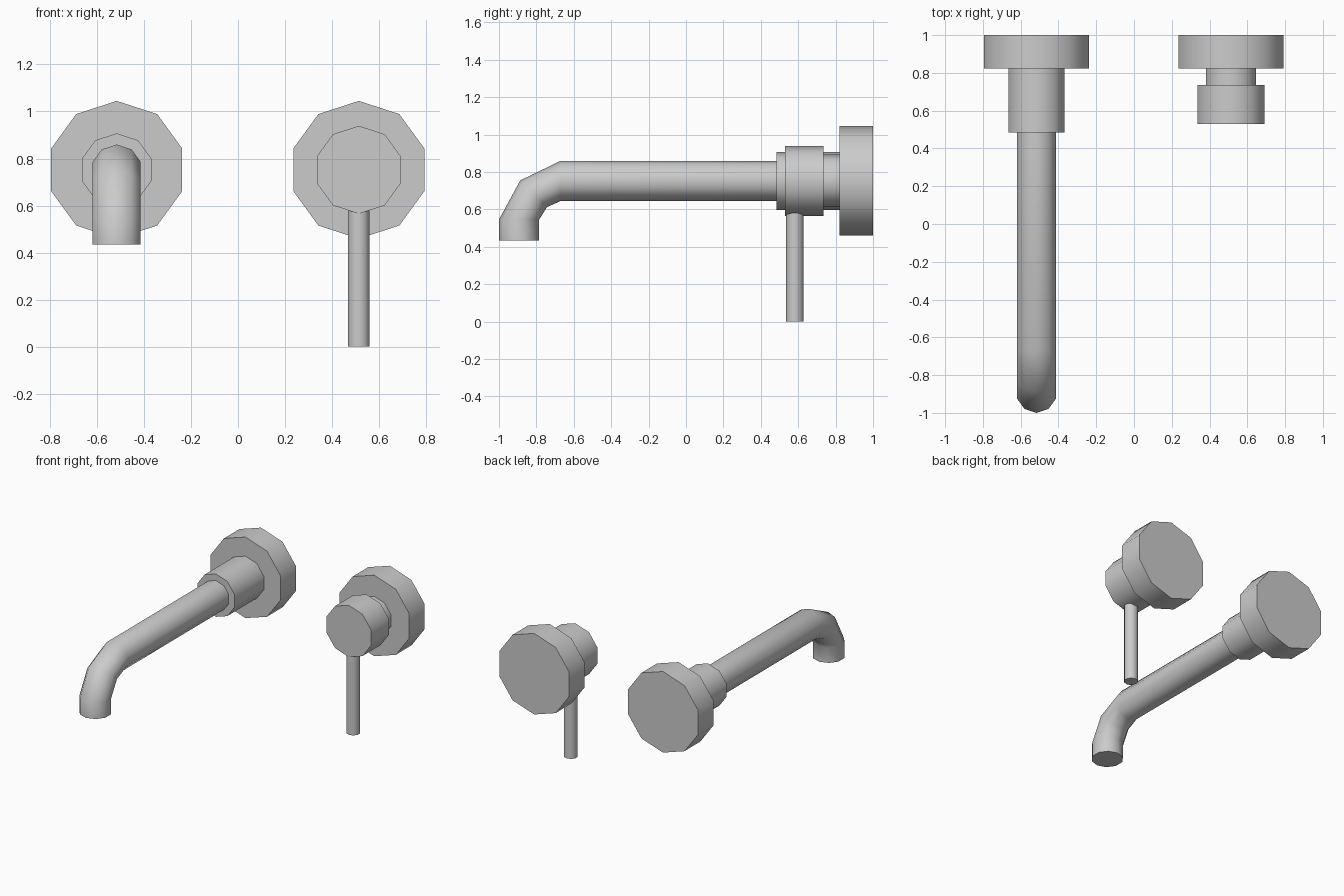
import bpy, bmesh, math
from mathutils import Vector

if "Cube" in bpy.data.objects:
    bpy.data.objects.remove(bpy.data.objects["Cube"])

SIDES = 10
AXIS_Z = 0.752      # height of both horizontal axes
SPOUT_X, HANDLE_X = -0.516, 0.514

metal = bpy.data.materials.new("brushed_grey_metal")
metal.diffuse_color = (0.6, 0.6, 0.6, 1)
metal.use_nodes = True
metal.node_tree.nodes["Principled BSDF"].inputs["Base Color"].default_value = metal.diffuse_color


def sweep(name, rings):
    """Capped ten-sided tube; each ring is (centre, up direction, radius up, radius in x)."""
    bm = bmesh.new()
    loops = []
    for centre, up, r_up, r_x in rings:
        loop = []
        for i in range(SIDES):
            a = 2 * math.pi * i / SIDES
            p = Vector(centre) + Vector(up) * (r_up * math.cos(a)) + Vector((r_x * math.sin(a), 0, 0))
            loop.append(bm.verts.new(p))
        loops.append(loop)
    for a, b in zip(loops, loops[1:]):
        for i in range(SIDES):
            j = (i + 1) % SIDES
            bm.faces.new((a[i], a[j], b[j], b[i]))
    bm.faces.new(loops[0])
    bm.faces.new(loops[-1])
    bmesh.ops.recalc_face_normals(bm, faces=bm.faces)
    mesh = bpy.data.meshes.new(name)
    bm.to_mesh(mesh)
    bm.free()
    mesh.materials.append(metal)
    obj = bpy.data.objects.new(name, mesh)
    bpy.context.collection.objects.link(obj)
    bpy.ops.object.select_all(action='DESELECT')
    obj.select_set(True)
    bpy.context.view_layer.objects.active = obj
    bpy.ops.object.shade_smooth_by_angle(angle=math.radians(50))
    return obj


def disc(name, x, radius, y0, y1):
    """Cylinder lying along y."""
    return sweep(name, [((x, y, AXIS_Z), (0, 0, 1), radius, radius) for y in (y0, y1)])


# Wall plates
disc("spout_wall_plate", SPOUT_X, 0.293, 0.822, 1.0)
disc("handle_wall_plate", HANDLE_X, 0.293, 0.822, 1.0)

# Spout collar
disc("spout_collar", SPOUT_X, 0.155, 0.485, 0.822)

# Spout: straight tube bending down to the outlet
R = 0.1075
s = math.sqrt(0.5)
sweep("spout", [
    ((SPOUT_X, 0.485, AXIS_Z), (0, 0, 1), R, R),
    ((SPOUT_X, -0.67, AXIS_Z), (0, 0, 1), R, R),
    ((SPOUT_X, -0.815, 0.683), (0, -s, s), 0.101, R),
    ((SPOUT_X, -0.8925, 0.545), (0, -1, 0), R, R),
    ((SPOUT_X, -0.8925, 0.434), (0, -1, 0), R, R),
])

# Handle neck, body and lever
disc("handle_neck", HANDLE_X, 0.14, 0.735, 0.822)
disc("handle_body", HANDLE_X, 0.187, 0.53, 0.735)
sweep("handle_lever", [((HANDLE_X, 0.582, z), (0, -1, 0), 0.0475, 0.0475) for z in (0.0, 0.6)])
